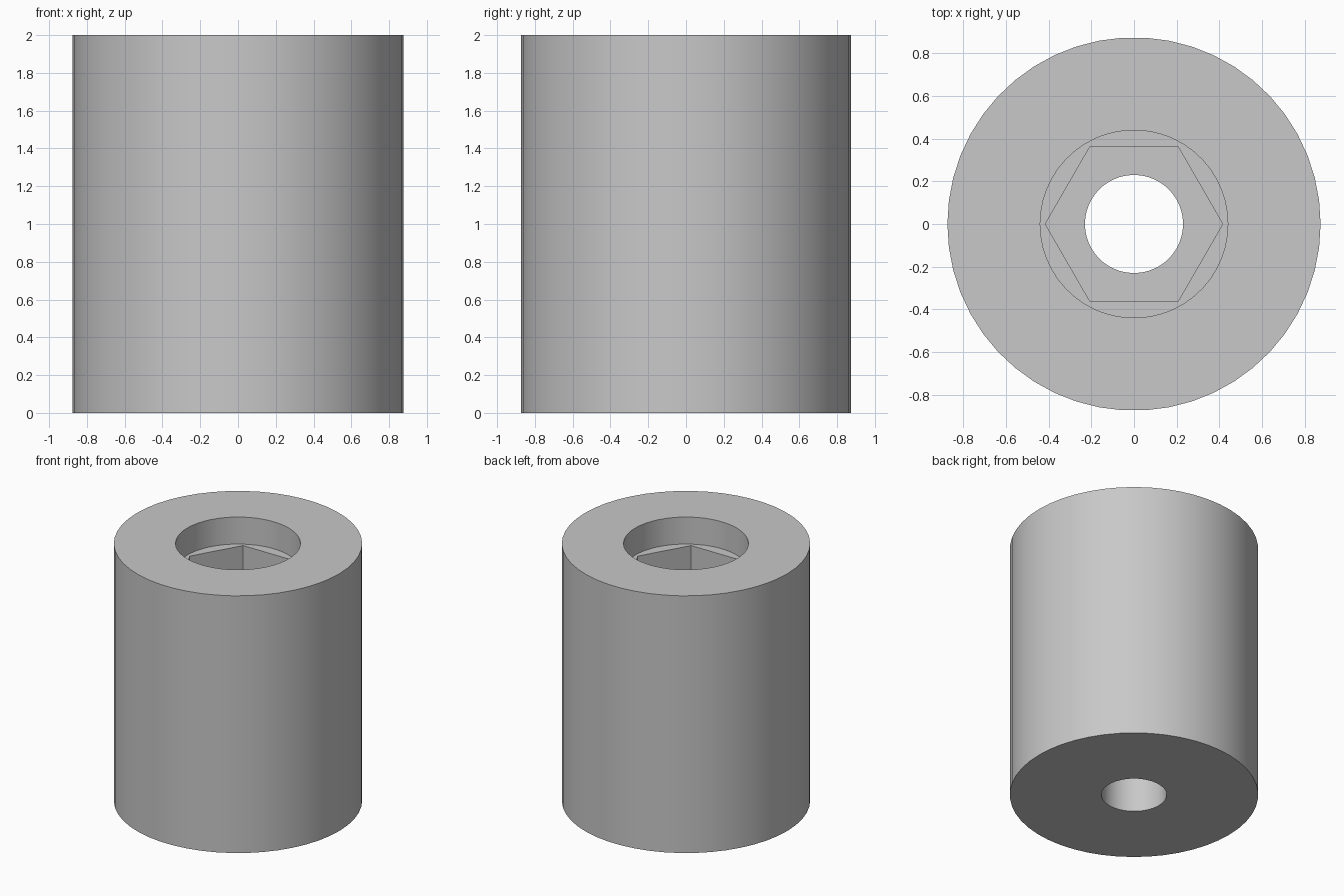
import bpy
import math

cube = bpy.data.objects.get("Cube")
if cube:
    bpy.data.objects.remove(cube, do_unlink=True)

HEIGHT = 2.0
SIDES = 50

grey = bpy.data.materials.new("plain grey")
grey.use_nodes = True
colour = (0.58, 0.58, 0.58, 1.0)
grey.diffuse_color = colour
grey.node_tree.nodes["Principled BSDF"].inputs["Base Color"].default_value = colour


def prism(name, radius, bottom, top, sides=SIDES):
    """Upright prism with one corner on the +x axis."""
    bpy.ops.mesh.primitive_cylinder_add(
        vertices=sides, radius=radius, depth=top - bottom,
        location=(0, 0, (top + bottom) / 2))
    obj = bpy.context.object
    obj.name = name
    # the primitive starts its first corner on +y
    obj.rotation_euler.z = -math.pi / 2
    bpy.ops.object.transform_apply(location=True, rotation=True, scale=True)
    obj.data.materials.append(grey)
    return obj


# Solid round body
body = prism("spacer_body", 0.875, 0, HEIGHT)

# Through bore, hexagonal nut pocket and round recess at the top
recess_floor = HEIGHT - 0.21
pocket_floor = recess_floor - 0.4
cutters = [
    prism("bore_cutter", 0.23, -0.1, HEIGHT + 0.1),
    prism("nut_pocket_cutter", 0.416, pocket_floor, HEIGHT + 0.2, sides=6),
    prism("recess_cutter", 0.44, recess_floor, HEIGHT + 0.3),
]
bpy.ops.object.select_all(action='DESELECT')
body.select_set(True)
bpy.context.view_layer.objects.active = body
for cutter in cutters:
    cut = body.modifiers.new(cutter.name, 'BOOLEAN')
    cut.operation = 'DIFFERENCE'
    cut.solver = 'EXACT'
    cut.object = cutter
    bpy.ops.object.modifier_apply(modifier=cut.name)
    bpy.data.objects.remove(cutter, do_unlink=True)

# Smooth round walls, crisp rims and hexagon corners
bpy.ops.object.shade_smooth_by_angle(angle=math.radians(30))
